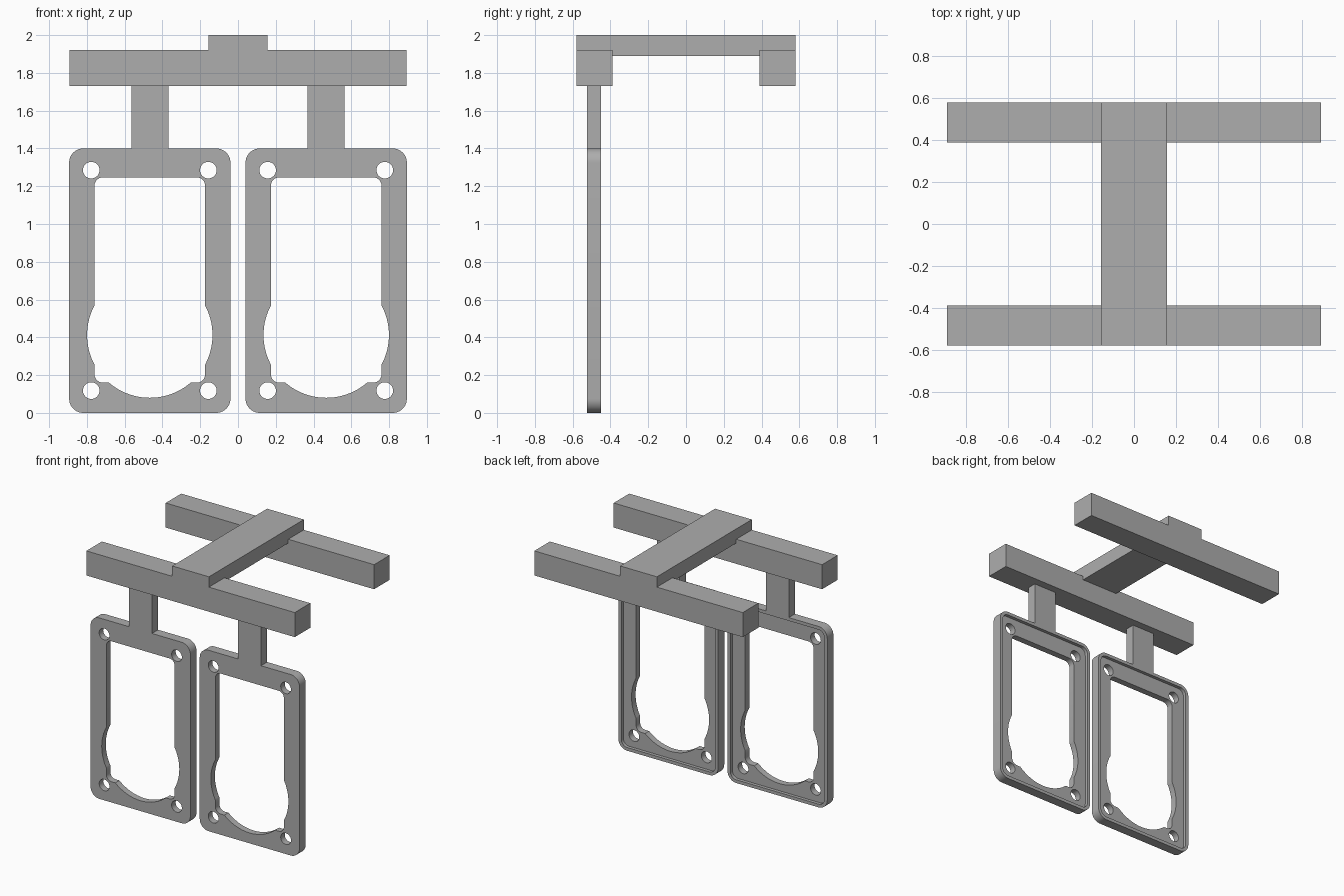
import bpy
import bmesh
import math

cube = bpy.data.objects.get("Cube")
if cube:
    bpy.data.objects.remove(cube, do_unlink=True)

grey = bpy.data.materials.new("neutral grey")
grey.use_nodes = True
grey.diffuse_color = (0.42, 0.42, 0.42, 1)
grey.node_tree.nodes["Principled BSDF"].inputs["Base Color"].default_value = (0.42, 0.42, 0.42, 1)

FRONT, BACK = -0.525, -0.45     # plate thickness range in y
CENTRE = 0.467                  # plate centre in x


def arc(cx, cz, r, start, end, steps):
    return [(cx + r * math.cos(start + (end - start) * i / steps),
             cz + r * math.sin(start + (end - start) * i / steps)) for i in range(steps + 1)]


def circle(cx, cz, r, steps=64):
    return arc(cx, cz, r, 0, 2 * math.pi, steps)[:-1]


def rounded(half, z0, z1, r):
    corners = [(half - r, z1 - r), (r - half, z1 - r), (r - half, z0 + r), (half - r, z0 + r)]
    points = []
    for i, (x, z) in enumerate(corners):
        points += arc(x, z, r, i * math.pi / 2, (i + 1) * math.pi / 2, 10)
    return points


def extrude(name, outline, y0, y1):
    """Extrude an x-z outline from y0 to y1."""
    bm = bmesh.new()
    face = bm.faces.new([bm.verts.new((x, y0, z)) for x, z in outline])
    geom = bmesh.ops.extrude_face_region(bm, geom=[face])["geom"]
    bmesh.ops.translate(bm, vec=(0, y1 - y0, 0),
                        verts=[g for g in geom if isinstance(g, bmesh.types.BMVert)])
    bmesh.ops.recalc_face_normals(bm, faces=bm.faces)
    mesh = bpy.data.meshes.new(name)
    bm.to_mesh(mesh)
    bm.free()
    mesh.materials.append(grey)
    obj = bpy.data.objects.new(name, mesh)
    bpy.context.collection.objects.link(obj)
    return obj


def box(name, x0, x1, y0, y1, z0, z1):
    return extrude(name, [(x0, z0), (x1, z0), (x1, z1), (x0, z1)], y0, y1)


def activate(obj):
    bpy.ops.object.select_all(action="DESELECT")
    obj.select_set(True)
    bpy.context.view_layer.objects.active = obj


def cut(obj, outline, y0=-0.7, y1=-0.3):
    cutter = extrude("cutter", outline, y0, y1)
    mod = obj.modifiers.new("cut", "BOOLEAN")
    mod.operation = "DIFFERENCE"
    mod.solver = "EXACT"
    mod.object = cutter
    activate(obj)
    bpy.ops.object.modifier_apply(modifier=mod.name)
    bpy.data.objects.remove(cutter, do_unlink=True)


# Rounded plate with a shallow rear recess that leaves a thin rim
plate = extrude("right_plate", rounded(0.427, 0, 1.4, 0.075), FRONT, BACK)
cut(plate, rounded(0.402, 0.025, 1.375, 0.05), BACK - 0.025)

# Window with round lower bulge, and four screw holes
cut(plate, rounded(0.293, 0.16, 1.247, 0.045))
cut(plate, circle(0, 0.412, 0.332, 96))
for x in (-0.31, 0.31):
    for z in (0.118, 1.285):
        cut(plate, circle(x, z, 0.044, 32))
activate(plate)
bpy.ops.object.shade_smooth_by_angle(angle=math.radians(30))
plate.location.x = -CENTRE

# Matching plate on the other side
twin = plate.copy()
twin.data = plate.data.copy()
twin.name = "left_plate"
twin.location.x = CENTRE
bpy.context.collection.objects.link(twin)

# Hanging posts
for side, sx in (("right", -1), ("left", 1)):
    box(side + "_post", sx * CENTRE - 0.098, sx * CENTRE + 0.098, FRONT, BACK, 1.395, 1.735)

# Front and back rails joined by a cross beam
box("front_rail", -0.892, 0.892, -0.58, -0.39, 1.73, 1.92)
box("back_rail", -0.892, 0.892, 0.39, 0.58, 1.73, 1.92)
box("cross_beam", -0.157, 0.157, -0.58, 0.58, 1.89, 2.0)
